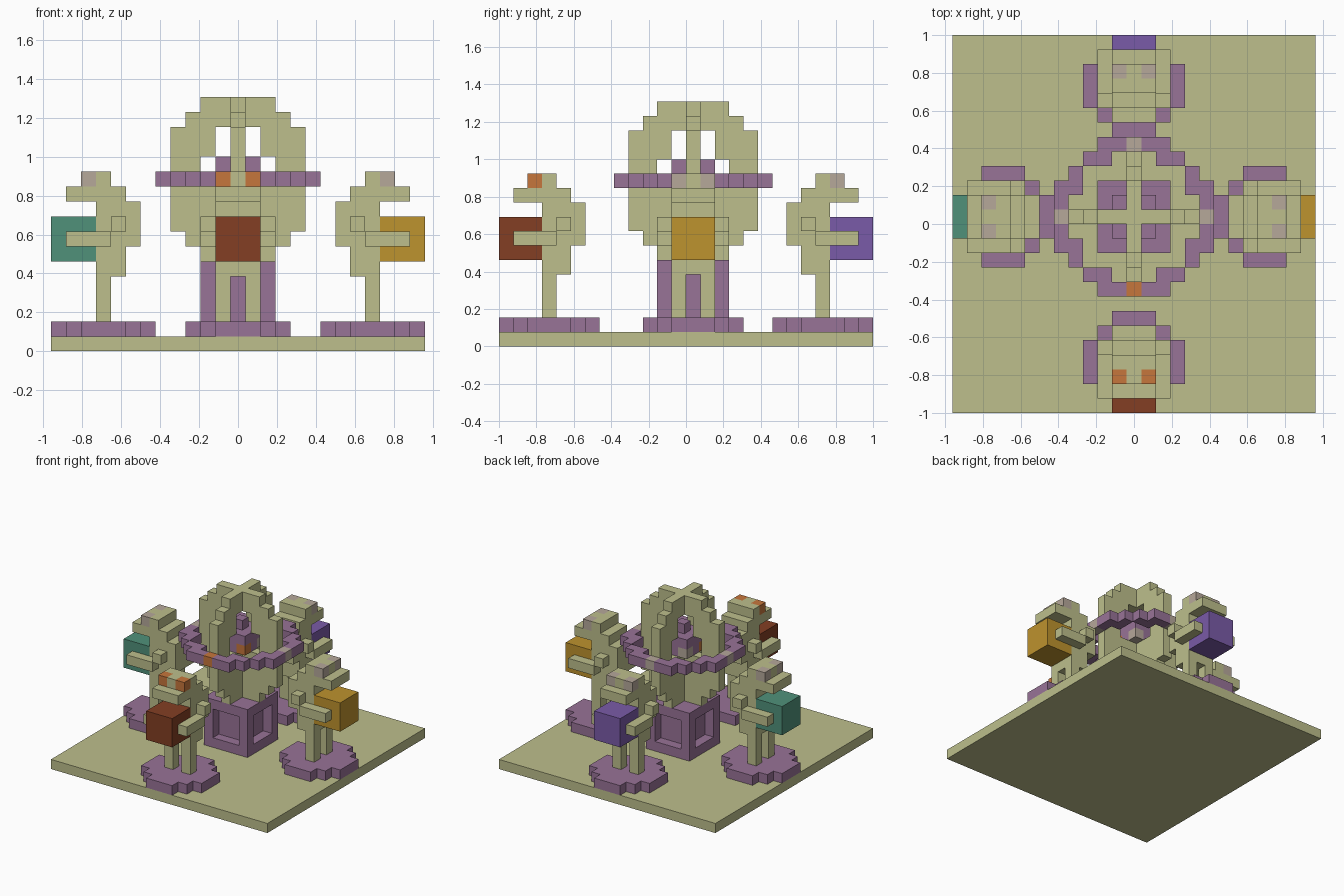
import bpy
import bmesh
from mathutils import Vector

V = 2 / 26                 # size of one block
CENTRE_Y = V / 2           # the middle column sits half a block back

if "Cube" in bpy.data.objects:
    bpy.data.objects.remove(bpy.data.objects["Cube"])


def material(name, rgb):
    linear = [((c / 255 + 0.055) / 1.055) ** 2.4 for c in rgb] + [1]
    mat = bpy.data.materials.new(name)
    mat.use_nodes = True
    mat.diffuse_color = linear
    mat.node_tree.nodes["Principled BSDF"].inputs["Base Color"].default_value = linear
    return mat


olive = material("olive stone", (189, 191, 140))
mauve = material("mauve", (152, 115, 151))
orange = material("orange", (198, 118, 60))
pale = material("pale grey", (182, 168, 154))
rust = material("rust red", (131, 62, 35))
gold = material("gold", (190, 147, 46))
teal = material("teal", (80, 145, 122))
violet = material("violet", (122, 91, 168))


def blocks(name, mat, spans, out=(0, -1)):
    """Boxes given as inclusive block ranges: outward, sideways, upward."""
    out = Vector(out)
    side = Vector((-out.y, out.x))
    bm = bmesh.new()
    for r0, r1, w0, w1, z0, z1 in spans:
        a = out * (r0 - 0.5) + side * (w0 - 0.5)
        b = out * (r1 + 0.5) + side * (w1 + 0.5)
        size = Vector((abs(b.x - a.x), abs(b.y - a.y), z1 + 1 - z0))
        mid = Vector(((a.x + b.x) / 2, (a.y + b.y) / 2, (z0 + z1 + 1) / 2))
        cube = bmesh.ops.create_cube(bm, size=1)
        for v in cube["verts"]:
            v.co = Vector(p * s + m for p, s, m in zip(v.co, size, mid)) * V
            v.co.y += CENTRE_Y
    mesh = bpy.data.meshes.new(name)
    bm.to_mesh(mesh)
    bm.free()
    mesh.materials.append(mat)
    obj = bpy.data.objects.new(name, mesh)
    bpy.context.collection.objects.link(obj)
    return obj


def both(r0, r1, w0, w1, z0, z1):
    return [(r0, r1, w0, w1, z0, z1), (r0, r1, -w1, -w0, z0, z1)]


# Ground slab
blocks("ground_slab", olive, [(-12, 13, -12, 12, 0, 0)])

# Pedestal: solid core inside a cube frame, leaving a recess on each side
frame = [(-2, 2, -2, 2, 1, 1), (-2, 2, -2, 2, 5, 5)]
for r in (-2, 2):
    frame += both(r, r, 2, 2, 2, 4)
blocks("pedestal_frame", mauve, frame)
blocks("pedestal_core", mauve, [(-1, 1, -1, 1, 2, 4)])

# Two crossing upright wheels with an arched opening
wheel = [(0, 0, -2, 2, 6, 6), (0, 0, -3, 3, 7, 7), (0, 0, -4, 4, 8, 10),
         (0, 0, -3, 3, 15, 15), (0, 0, -2, 2, 16, 16)]
wheel += both(0, 0, 3, 4, 11, 12) + both(0, 0, 2, 4, 13, 14)
blocks("wheel_across", olive, wheel)
blocks("wheel_along", olive, wheel, (1, 0))

# Core held in the opening, with a gem at each lower corner
blocks("core", mauve, [(-1, 1, -1, 1, 12, 12), (0, 0, 0, 0, 13, 13),
                       (-1, 1, 0, 0, 11, 11), (0, 0, -1, 1, 11, 11)])
blocks("core_front_gems", orange, both(1, 1, 1, 1, 11, 11))
blocks("core_back_gems", pale, both(-1, -1, 1, 1, 11, 11))

# Flat ring around the wheels, with a marker on each axis
ring = [(r, r, w, w, 11, 11) for r in range(-5, 6) for w in range(-5, 6)
        if 4.4 < (r * r + w * w) ** 0.5 < 5.4 and r * w != 0]
blocks("ring", mauve, ring)

# Four hunched figures, each carrying a coloured box outward
figures = [("front", (0, -1), 13, rust, orange), ("back", (0, 1), 12, violet, pale),
           ("left", (1, 0), 12, gold, pale), ("right", (-1, 0), 12, teal, pale)]
for name, out, d, box_mat, eye_mat in figures:

    def part(label, mat, spans):
        # depth is counted inward from the outer face of the carried box
        moved = [(d - u1, d - u0, w0, w1, z0, z1) for u0, u1, w0, w1, z0, z1 in spans]
        blocks(name + "_" + label, mat, moved, out)

    blocks(name + "_ring_marker", eye_mat, [(5, 5, 0, 0, 11, 11)], out)
    part("round_base", mauve, [(0, 6, -1, 1, 1, 1), (1, 5, -2, 2, 1, 1), (2, 4, -3, 3, 1, 1)])
    part("legs", olive, both(3, 3, 1, 1, 2, 4))
    part("body", olive, [(3, 4, -1, 1, 5, 6), (3, 5, -1, 1, 7, 9)])
    part("arms", olive, both(1, 3, 2, 2, 7, 7) + both(4, 4, 2, 2, 8, 8))
    part("head", olive, [(1, 4, -1, 1, 10, 10), (3, 3, -1, 1, 11, 11), (2, 2, 0, 0, 11, 11)])
    part("eyes", eye_mat, both(2, 2, 1, 1, 11, 11))
    part("carried_box", box_mat, [(0, 2, -1, 1, 6, 8)])
